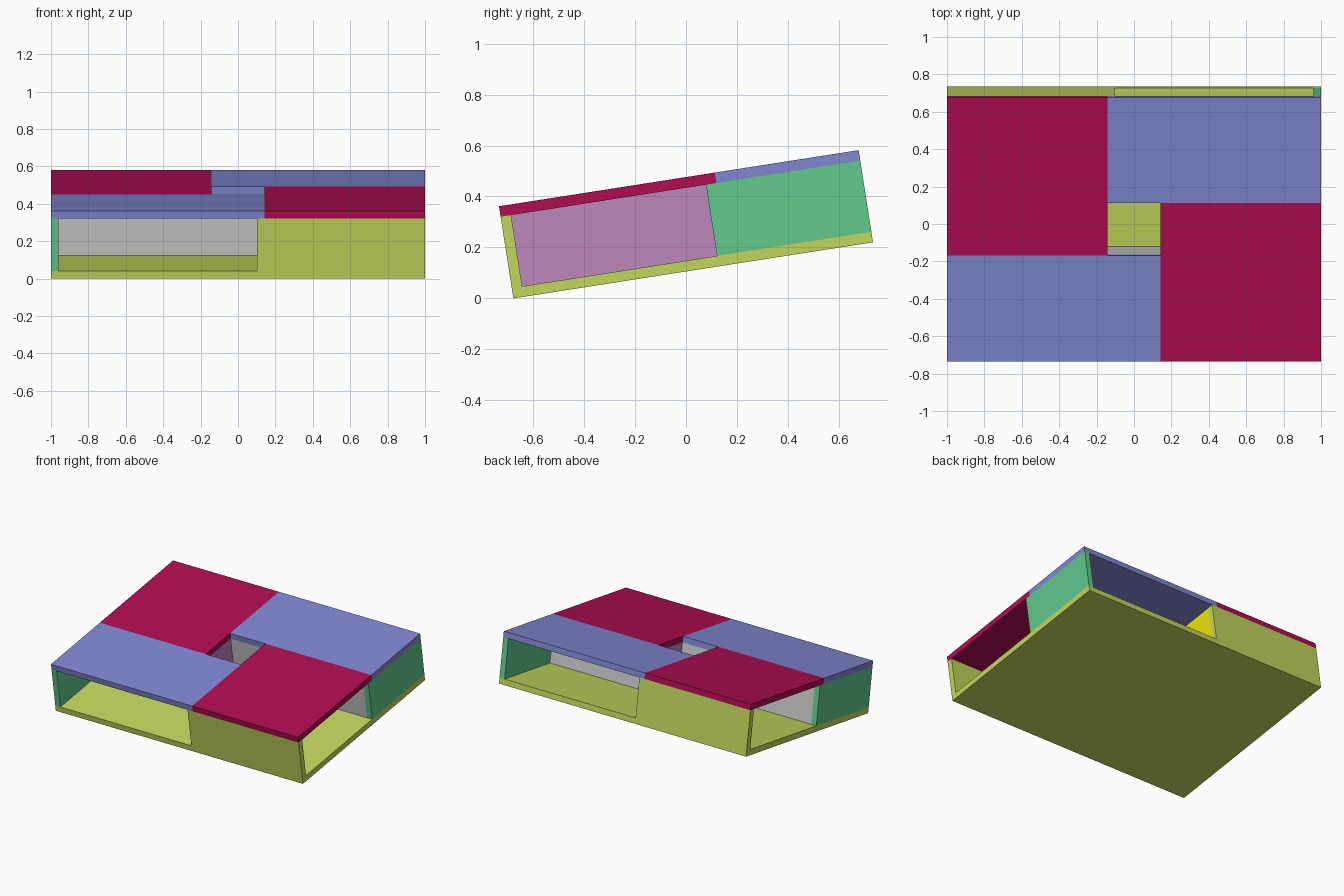
import bpy, bmesh
from math import radians, sin, cos, pi
from mathutils import Matrix

if "Cube" in bpy.data.objects:
    bpy.data.objects.remove(bpy.data.objects["Cube"])

T = 0.0415            # panel thickness
S = 1 / 7             # half size of the central shaft
D = 5 / 7             # half depth of the box
H = 0.366             # height of the box
TILT = radians(8.87)
TOP = H - T

# whole model leans up towards the back
LEAN = Matrix.Translation((0, 0, (2 * D * sin(TILT) + H * cos(TILT)) / 2)) \
    @ Matrix.Rotation(TILT, 4, 'X') @ Matrix.Translation((0, 0, -H / 2))


def material(name, rgb):
    m = bpy.data.materials.new(name)
    lin = [(c / 12.92 if c <= 0.04045 else ((c + 0.055) / 1.055) ** 2.4) for c in rgb]
    m.diffuse_color = (*lin, 1)
    m.use_nodes = True
    m.node_tree.nodes["Principled BSDF"].inputs["Base Color"].default_value = m.diffuse_color
    return m


LIME = material("lime", (0.76, 0.84, 0.36))
YELLOW = material("yellow", (0.93, 0.89, 0.03))
BLUE = material("blue", (0.50, 0.53, 0.82))
CRIMSON = material("crimson", (0.69, 0.05, 0.32))
GREEN = material("green", (0.38, 0.79, 0.55))
PURPLE = material("purple", (0.74, 0.53, 0.74))


def panel(name, x, y, z, mat=None, turn=0):
    """Box from (min, max) ranges, optionally turned about the centre."""
    size = [b - a for a, b in (x, y, z)]
    mid = [(a + b) / 2 for a, b in (x, y, z)]
    bm = bmesh.new()
    bmesh.ops.create_cube(bm, size=1)
    bm.transform(LEAN @ Matrix.Rotation(turn, 4, 'Z')
                 @ Matrix.Translation(mid) @ Matrix.Diagonal((*size, 1)))
    me = bpy.data.meshes.new(name)
    bm.to_mesh(me)
    bm.free()
    if mat:
        me.materials.append(mat)
    bpy.context.collection.objects.link(bpy.data.objects.new(name, me))


# shared floor
panel("floor", (-1, 1), (-D, D), (0, T), LIME)

# pinwheel of compartments: back half, then the same turned half way round
WALL, LID = (T, TOP), (TOP, H)
for side, turn in (("back", 0), ("front", pi)):
    # square compartment, open at its outer side
    panel(side + "_square_lid", (-1, -S), (-S, D), LID, CRIMSON, turn)
    panel(side + "_outer_wall", (-1, -S + T), (D - T, D), WALL, LIME, turn)
    panel(side + "_shaft_wall", (-S - T, -S), (-S, D - T), WALL, PURPLE, turn)
    panel(side + "_square_end_wall", (-1 + T, -S - T), (-S, -S + T), WALL, None, turn)
    # long compartment, open at front or back
    panel(side + "_long_lid", (-S, 1), (S, D), LID, BLUE, turn)
    panel(side + "_inner_wall", (-S, 1 - T), (S, S + T), WALL, None, turn)
    panel(side + "_long_end_wall", (-S, -S + T), (S + T, D - T), WALL, YELLOW, turn)
    panel(side + "_side_wall", (1 - T, 1), (S - T, D), WALL, GREEN, turn)
